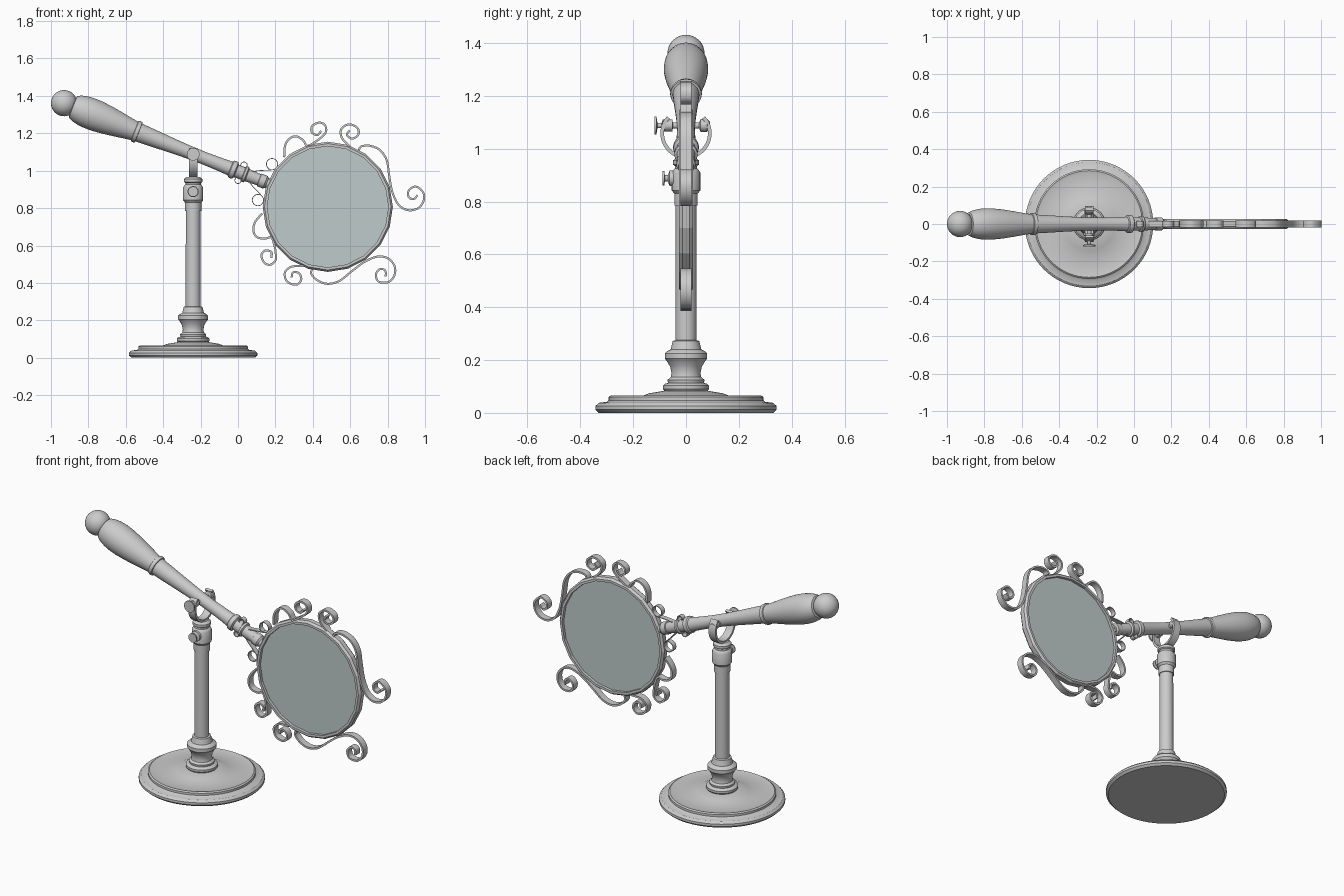
import bpy, bmesh
from math import sin, cos, pi, radians
from mathutils import Vector, Matrix

if "Cube" in bpy.data.objects:
    bpy.data.objects.remove(bpy.data.objects["Cube"])

LENS = Vector((0.48, 0, 0.807))
BALL = Vector((-0.93, 0, 1.361))
AXIS = (LENS - BALL).normalized()
POST_X = -0.24


def finish(bm, name, matrix=Matrix(), smooth=True):
    bmesh.ops.remove_doubles(bm, verts=bm.verts, dist=1e-5)
    bmesh.ops.recalc_face_normals(bm, faces=bm.faces)
    me = bpy.data.meshes.new(name)
    bm.to_mesh(me)
    bm.free()
    ob = bpy.data.objects.new(name, me)
    bpy.context.collection.objects.link(ob)
    ob.matrix_world = matrix
    if smooth:
        bpy.ops.object.select_all(action='DESELECT')
        ob.select_set(True)
        bpy.context.view_layer.objects.active = ob
        bpy.ops.object.shade_smooth_by_angle(angle=radians(32))
    return ob


def lathe(name, profile, origin, direction=(0, 0, 1), seg=40, closed=False, smooth=True):
    """Spin (radius, height) points round a direction."""
    bm = bmesh.new()
    rings = [[bm.verts.new((r * cos(2 * pi * i / seg), r * sin(2 * pi * i / seg), h))
              for i in range(seg)] for r, h in profile]
    pairs = list(zip(rings, rings[1:])) + ([(rings[-1], rings[0])] if closed else [])
    for a, b in pairs:
        for i in range(seg):
            j = (i + 1) % seg
            bm.faces.new((a[i], a[j], b[j], b[i]))
    if not closed:
        bm.faces.new(rings[0])
        bm.faces.new(rings[-1])
    rot = Vector(direction).to_track_quat('Z', 'Y').to_matrix().to_4x4()
    return finish(bm, name, Matrix.Translation(origin) @ rot, smooth)


def catmull(pts, n=5):
    p = [Vector(q) for q in pts]
    p = [2 * p[0] - p[1]] + p + [2 * p[-1] - p[-2]]
    out = []
    for a, b, c, d in zip(p, p[1:], p[2:], p[3:]):
        for k in range(n):
            t = k / n
            out.append(0.5 * (2 * b + (c - a) * t + (2 * a - 5 * b + 4 * c - d) * t * t
                              + (3 * b - a - 3 * c + d) * t ** 3))
    return out + [p[-2]]


def ribbon(name, pts, thick, half, to3d=lambda u, v, w: (u, w, v)):
    """Flat strip following a planar path, with its width across the plane."""
    path = catmull(pts)
    bm = bmesh.new()
    rings = []
    for i, p in enumerate(path):
        t = (path[min(i + 1, len(path) - 1)] - path[max(i - 1, 0)]).normalized()
        n = Vector((-t.y, t.x)) * thick / 2
        rings.append([bm.verts.new(to3d(q.x, q.y, w)) for q, w in
                      ((p + n, -half), (p + n, half), (p - n, half), (p - n, -half))])
    for a, b in zip(rings, rings[1:]):
        for i in range(4):
            j = (i + 1) % 4
            bm.faces.new((a[i], a[j], b[j], b[i]))
    bm.faces.new(rings[0])
    bm.faces.new(rings[-1])
    return finish(bm, name)


def arc(cx, cz, r, a0, a1, n=12):
    return [(cx + r * cos(radians(a0 + (a1 - a0) * i / n)),
             cz + r * sin(radians(a0 + (a1 - a0) * i / n))) for i in range(n + 1)]


def mirrored(pts):
    """Reflect a path across the handle axis."""
    c, u = Vector((LENS.x, LENS.z)), Vector((AXIS.x, AXIS.z))
    return [c + 2 * u.dot(Vector(p) - c) * u - (Vector(p) - c) for p in pts]


# Stand: round base, turned foot, column and collar
lathe("base", [(.33, 0), (.343, .012), (.343, .026), (.33, .038), (.3, .042), (.293, .047),
               (.293, .06), (.285, .066), (.27, .062), (.16, .066), (.14, .074), (.08, .084)],
      (POST_X, 0, 0), seg=64)
lathe("foot", [(.08, .08), (.087, .09), (.087, .103), (.08, .11), (.068, .113), (.07, .125),
               (.058, .135), (.055, .15), (.06, .175), (.074, .198), (.08, .205), (.08, .225),
               (.072, .233), (.058, .24), (.05, .272), (.04, .275)], (POST_X, 0, 0))
lathe("column", [(.04, .26), (.039, .8)], (POST_X, 0, 0), seg=32)
lathe("collar", [(.044, .785), (.044, .83), (.054, .842), (.054, .91), (.048, .92), (.042, .925),
                 (.042, .935), (.05, .94), (.05, .955), (.035, .967)], (POST_X, 0, 0), seg=32)
lathe("collar_screw", [(.03, 0), (.03, .014), (.013, .02), (.012, .032), (.027, .034), (.027, .041)],
      (POST_X, -.048, .888), (0, -1, 0), seg=24)

# Cradle holding the handle, with a thumbscrew and a pivot
ribbon("cradle", arc(0, 1.058, .09, -222, 42, 20), .014, .023,
       lambda u, v, w: (POST_X + w, u, v))
lathe("thumbscrew", [(.012, .025), (.012, .05), (.022, .052), (.022, .088), (.01, .092),
                     (.01, .108), (.034, .112), (.034, .12)], (POST_X, 0, 1.088), (0, -1, 0), seg=24)
lathe("pivot", [(.012, .025), (.012, .05), (.024, .055), (.024, .08), (.015, .09)],
      (POST_X, 0, 1.088), (0, 1, 0), seg=24)

# Handle: ball end, grip, shaft and ferrule along one axis
lathe("handle_ball", [(.07 * sin(pi * i / 16) + 1e-4, -.07 * cos(pi * i / 16)) for i in range(17)],
      BALL, AXIS)
lathe("grip", [(.035, .045), (.062, .052), (.073, .075), (.081, .11), (.084, .15), (.083, .19),
               (.077, .25), (.068, .31), (.058, .37), (.053, .405), (.058, .408), (.06, .418),
               (.058, .428), (.045, .43)], BALL, AXIS)
lathe("shaft", [(.051, .42), (.047, .5), (.041, .6), (.036, .7), (.034, .8), (.036, .9),
                (.039, .955), (.047, .96), (.049, .972), (.047, .984), (.036, .99), (.035, 1.03),
                (.044, 1.034), (.044, 1.046), (.035, 1.052), (.031, 1.12), (.036, 1.122),
                (.036, 1.155), (.028, 1.165), (.028, 1.178)], BALL, AXIS, seg=32)

# Faceted lens frame and glass
lathe("lens_frame", [(.324, -.027), (.338, -.027), (.348, -.014), (.348, .014), (.338, .027),
                     (.324, .027)], LENS, (0, -1, 0), seg=20, closed=True, smooth=False)
glass = lathe("glass", [(.33, -.01), (.33, .01)], LENS, (0, -1, 0), seg=20, smooth=False)
mat = bpy.data.materials.new("glass_tint")
mat.diffuse_color = (.52, .6, .6, 1)
mat.use_nodes = True
mat.node_tree.nodes["Principled BSDF"].inputs["Base Color"].default_value = mat.diffuse_color
glass.data.materials.append(mat)

# Scrollwork, drawn above the handle axis and reflected below it
outer = [(.645, 1.11), (.66, 1.13), (.706, 1.133), (.759, 1.11), (.795, 1.056), (.808, .976),
         (.824, .89), (.856, .821), (.904, .79), (.957, .796), (.99, .832), (.992, .88),
         (.952, .915), (.914, .896), (.912, .86), (.938, .848), (.96, .868)]
middle = [(.6, 1.128), (.556, 1.174), (.552, 1.222), (.594, 1.248), (.64, 1.227), (.642, 1.19),
          (.61, 1.172), (.583, 1.19), (.596, 1.216)]
inner = [(.247, 1.072), (.251, 1.131), (.273, 1.169), (.31, 1.184), (.348, 1.163), (.37, 1.133),
         (.41, 1.152), (.44, 1.174), (.47, 1.206), (.465, 1.244), (.433, 1.257), (.396, 1.238),
         (.395, 1.205), (.424, 1.19), (.445, 1.212)]
wire = (arc(.032, 1.03, .017, 290, -60) + [(.06, .995), (.11, 1.0), (.16, 1.003)]
        + arc(.182, 1.035, .03, -80, 250))
for name, pts, thick, half in (("outer_scroll", outer, .011, .02), ("middle_scroll", middle, .011, .02),
                               ("inner_scroll", inner, .011, .02), ("neck_scroll", wire, .004, .015)):
    ribbon("upper_" + name, pts, thick, half)
    ribbon("lower_" + name, mirrored(pts), thick, half)
